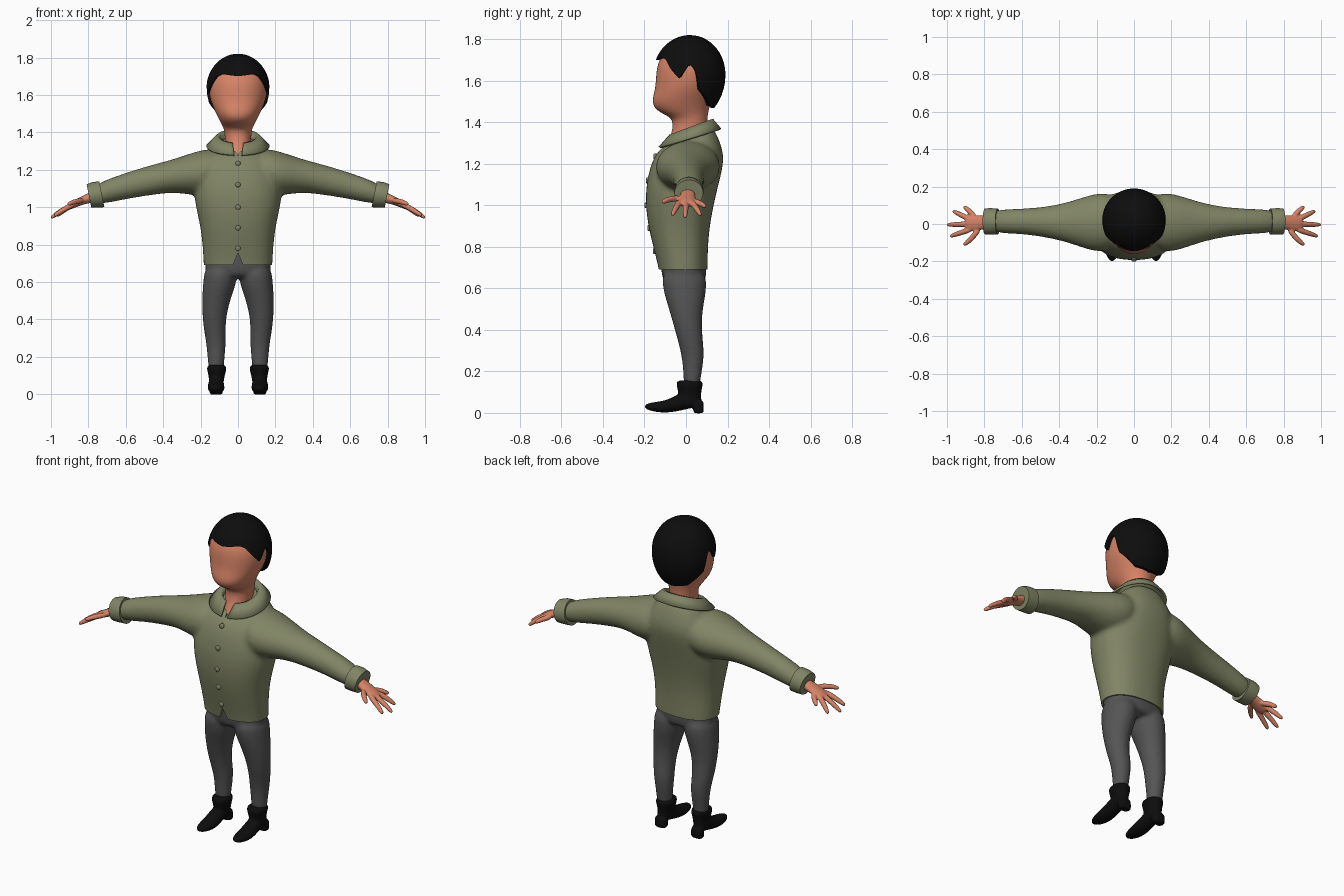
import bpy, bmesh, math
from mathutils import Vector

cube = bpy.data.objects.get("Cube")
if cube:
    bpy.data.objects.remove(cube, do_unlink=True)


def material(name, r, g, b):
    m = bpy.data.materials.new(name)
    m.use_nodes = True
    m.diffuse_color = (r, g, b, 1)
    node = m.node_tree.nodes["Principled BSDF"]
    node.inputs["Base Color"].default_value = (r, g, b, 1)
    node.inputs["Roughness"].default_value = 0.8
    return m


SKIN = material("skin", 0.68, 0.23, 0.135)
OLIVE = material("olive cloth", 0.22, 0.235, 0.13)
GREY = material("grey cloth", 0.09, 0.09, 0.09)
BLACK = material("black", 0.004, 0.004, 0.004)


def finish(name, bm, mat, subsurf=0, voxel=0, smooth=0):
    """Turn a bmesh into a smooth-shaded object, optionally fused by remeshing."""
    bmesh.ops.recalc_face_normals(bm, faces=bm.faces)
    me = bpy.data.meshes.new(name)
    bm.to_mesh(me)
    bm.free()
    me.materials.append(mat)
    ob = bpy.data.objects.new(name, me)
    bpy.context.collection.objects.link(ob)
    bpy.context.view_layer.objects.active = ob
    bpy.ops.object.select_all(action="DESELECT")
    ob.select_set(True)
    bpy.ops.object.shade_smooth()
    if subsurf:
        ob.modifiers.new("round", "SUBSURF").levels = subsurf
        ob.modifiers["round"].render_levels = subsurf
    if voxel:
        re = ob.modifiers.new("fuse", "REMESH")
        re.mode, re.voxel_size, re.use_smooth_shade = "VOXEL", voxel, True
    if smooth:
        sm = ob.modifiers.new("soften", "SMOOTH")
        sm.factor, sm.iterations = 0.5, smooth
    return ob


def loft(bm, rings, n=20, power=2.0):
    """Skin closed rings given as (centre, u, v)."""
    def p(t):
        return math.copysign(abs(t) ** (2 / power), t)
    rows = []
    for c, u, v in rings:
        angles = [2 * math.pi * i / n for i in range(n)]
        rows.append([bm.verts.new(Vector(c) + Vector(u) * p(math.cos(a)) + Vector(v) * p(math.sin(a)))
                     for a in angles])
    for a, b in zip(rows, rows[1:]):
        for i in range(n):
            j = (i + 1) % n
            bm.faces.new((a[i], a[j], b[j], b[i]))
    for row in (rows[0], rows[-1]):
        mid = bm.verts.new(sum((v.co for v in row), Vector()) / n)
        for i in range(n):
            bm.faces.new((row[i], row[(i + 1) % n], mid))


def level(z, rx, y0, y1, cx=0, tilt=0):
    """Horizontal ring between two depths."""
    r = (y1 - y0) / 2
    return (cx, (y0 + y1) / 2, z), (rx, 0, 0), (0, r, tilt * r)


def across(x, y0, y1, z0, z1, lean=0):
    """Ring around the sideways axis."""
    r = (z1 - z0) / 2
    return (x, (y0 + y1) / 2, (z0 + z1) / 2), (0, (y1 - y0) / 2, 0), (lean * r, 0, r)


def tube(bm, pts, radii, n=10):
    pts = [Vector(p) for p in pts]
    rings = []
    for i, (p, r) in enumerate(zip(pts, radii)):
        d = (pts[min(i + 1, len(pts) - 1)] - pts[max(i - 1, 0)]).normalized()
        u = d.cross(Vector((0, 0, 1))).normalized()
        rings.append((p, u * r, d.cross(u) * r))
    loft(bm, rings, n)


def flip(rings, s):
    """Mirror rings to the chosen side."""
    f = Vector((s, 1, 1))
    return [tuple(Vector(w) * f for w in ring) for ring in rings]


def carve(ob, outline, y0, y1):
    """Cut a prism, drawn in the front plane, out of an object."""
    bm = bmesh.new()
    f = bm.faces.new([bm.verts.new((x, y0, z)) for x, z in outline])
    ext = bmesh.ops.extrude_face_region(bm, geom=[f])["geom"]
    bmesh.ops.translate(bm, vec=(0, y1 - y0, 0), verts=[e for e in ext if isinstance(e, bmesh.types.BMVert)])
    cutter = finish("cutter", bm, OLIVE)
    cutter.hide_render = True
    bpy.context.view_layer.objects.active = ob
    mod = ob.modifiers.new("cut", "BOOLEAN")
    mod.operation, mod.solver, mod.object = "DIFFERENCE", "EXACT", cutter
    for m in list(ob.modifiers):
        bpy.ops.object.modifier_apply(modifier=m.name)
    bpy.data.objects.remove(cutter, do_unlink=True)


# Jacket: torso and sleeves fused, then hem, hem notch and neck opening cut
bm = bmesh.new()
loft(bm, [level(0.60, .180, -.12, .10), level(0.69, .184, -.13, .105), level(0.80, .190, -.158, .105),
          level(0.90, .202, -.183, .115), level(1.00, .226, -.195, .133), level(1.10, .24, -.193, .157),
          level(1.20, .22, -.17, .182), level(1.26, .19, -.138, .18), level(1.31, .15, -.098, .155, tilt=.15),
          level(1.355, .105, -.055, .125, tilt=.35)], 32, 2.3)
sleeve = [across(.10, -.13, .16, 1.08, 1.315), across(.18, -.152, .168, 1.06, 1.31),
          across(.25, -.138, .152, 1.065, 1.29), across(.35, -.10, .118, 1.08, 1.255),
          across(.47, -.072, .092, 1.063, 1.225), across(.60, -.053, .082, 1.043, 1.185),
          across(.77, -.05, .078, 1.005, 1.125)]
for s in (1, -1):
    loft(bm, flip(sleeve, s), 24)
jacket = finish("jacket", bm, OLIVE, 2, .012, 8)
carve(jacket, [(-.6, .5), (.6, .5), (.6, .69), (-.6, .69)], -.5, .5)
carve(jacket, [(-.04, .66), (.04, .66), (0, .755)], -.4, -.1)
carve(jacket, [(0, 1.27), (.035, 1.42), (-.035, 1.42)], -.4, -.07)
bpy.context.view_layer.objects.active = jacket
bpy.ops.object.select_all(action="DESELECT")
jacket.select_set(True)
bpy.ops.object.shade_smooth_by_angle(angle=math.radians(40))

# Buttons sit on the jacket front
for i, z in enumerate((1.235, 1.12, 1.00, .89, .78)):
    y = jacket.ray_cast(Vector((0, -1, z)), Vector((0, 1, 0)))[1].y
    bm = bmesh.new()
    loft(bm, [((0, y + d, z), (r, 0, 0), (0, 0, r)) for d, r in ((.01, .014), (-.005, .014), (-.008, .011))], 12)
    finish(f"button_{i + 1}", bm, OLIVE)

# Collar: folded strip open at the front
bm = bmesh.new()
rows = []
for rx, y0, y1, z, tilt, gap in ((.098, -.06, .105, 1.325, .3, 16), (.100, -.07, .115, 1.372, .37, 16),
                                 (.114, -.08, .128, 1.373, .37, 14), (.166, -.128, .165, 1.322, .3, 7)):
    cy, ry, row = (y0 + y1) / 2, (y1 - y0) / 2, []
    for i in range(41):
        a = math.radians(gap + (360 - 2 * gap) * i / 40)
        dy = -ry * math.cos(a)
        row.append(bm.verts.new((rx * math.sin(a), cy + dy, z + tilt * dy)))
    rows.append(row)
for a, b in zip(rows, rows[1:]):
    for i in range(40):
        bm.faces.new((a[i], a[i + 1], b[i + 1], b[i]))
collar = finish("collar", bm, OLIVE)
thick = collar.modifiers.new("thickness", "SOLIDIFY")
thick.thickness, thick.offset = .012, 0

# Trousers
bm = bmesh.new()
loft(bm, [level(.62, .15, -.10, .09), level(.66, .178, -.118, .098), level(.72, .178, -.121, .098),
          level(.80, .16, -.121, .09)], 32, 2.2)
leg = [level(.11, .04, -.01, .065, .117), level(.20, .046, -.013, .076, .117), level(.28, .054, -.022, .09, .117),
       level(.36, .059, -.043, .08, .127), level(.45, .068, -.068, .075, .124), level(.53, .080, -.092, .087, .112),
       level(.60, .090, -.113, .1, .096), level(.68, .088, -.118, .098, .092)]
for s in (1, -1):
    loft(bm, flip(leg, s), 24)
finish("trousers", bm, GREY, 2, .011, 4)

# Boots, cuffs and hands, one of each per side
foot = [(-.198, .030, .010, .008), (-.18, .030, .028, .018), (-.14, .028, .042, .026), (-.09, .031, .047, .031),
        (-.045, .047, .045, .041), (0, .062, .040, .046), (.05, .066, .037, .040)]
fingers = {"thumb": ((.83, -.03, 1.035), (.875, -.085, 1.03), (.91, -.113, 1.015)),
           "index": ((.87, -.028, 1.02), (.93, -.048, .99), (.983, -.066, .953)),
           "middle": ((.87, .0, 1.02), (.94, -.002, .985), (1.0, -.004, .942)),
           "ring": ((.87, .022, 1.02), (.925, .048, .99), (.968, .070, .952)),
           "little": ((.85, .035, 1.02), (.88, .070, 1.01), (.91, .094, .992))}
for s, side in ((1, "left"), (-1, "right")):
    bm = bmesh.new()
    loft(bm, flip([((.117, y, z), (rx, 0, 0), (0, 0, rz)) for y, z, rx, rz in foot], s), 16)
    loft(bm, flip([level(.03, .036, -.02, .075, .117), level(.075, .040, -.035, .073, .115),
                   level(.11, .046, -.040, .075, .114), level(.135, .054, -.048, .083, .114),
                   level(.157, .052, -.047, .082, .114)], s), 20)
    loft(bm, flip([level(z, .036, .035, .086, .117) for z in (-.002, .012, .03, .06)], s), 16, 3)
    finish(f"{side}_boot", bm, BLACK, 1, .007, 2)

    bm = bmesh.new()
    loft(bm, flip([across(.728, -.045, .07, 1.015, 1.122, .2), across(.728, -.055, .082, 1.0, 1.138, .2),
                   across(.765, -.057, .085, .998, 1.134, .2), across(.797, -.055, .083, .998, 1.122, .2),
                   across(.797, -.042, .07, 1.012, 1.108, .2)], s), 32)
    cuff = finish(f"{side}_cuff", bm, OLIVE)
    bpy.ops.object.shade_smooth_by_angle(angle=math.radians(40))

    bm = bmesh.new()
    loft(bm, flip([across(.77, -.028, .046, 1.022, 1.09), across(.81, -.028, .045, 1.02, 1.072),
                   across(.85, -.040, .047, 1.005, 1.05), across(.89, -.038, .043, .99, 1.03),
                   across(.905, -.025, .03, .993, 1.018)], s), 20)
    for path in fingers.values():
        tube(bm, [(s * x, y, z) for x, y, z in path], (.016, .0155, .011))
    finish(f"{side}_hand", bm, SKIN, 2, .005, 3)

# Head and neck
bm = bmesh.new()
loft(bm, [level(1.22, .05, -.11, .06), level(1.29, .06, -.098, .085), level(1.34, .070, -.07, .098),
          level(1.395, .071, -.062, .102), level(1.425, .078, -.075, .104), level(1.448, .090, -.128, .108),
          level(1.475, .105, -.157, .114), level(1.51, .122, -.164, .125), level(1.56, .145, -.148, .145),
          level(1.62, .158, -.145, .165), level(1.68, .156, -.139, .165), level(1.74, .130, -.108, .14),
          level(1.785, .08, -.05, .09)], 32, 2.1)
finish("head", bm, SKIN, 2)

# Hair: cap whose lower edge follows the hairline (angle from front, height)
hairline = [(0, 1.70), (35, 1.712), (46, 1.70), (60, 1.65), (73, 1.61), (86, 1.67), (91, 1.675),
            (98, 1.655), (105, 1.56), (136, 1.482), (180, 1.468)]


def hair_height(deg):
    for (a, h), (b, k) in zip(hairline, hairline[1:]):
        if deg <= b:
            return h + (k - h) * (deg - a) / (b - a)


def hair_point(a, z, k=1.0):
    r = k * math.sqrt(max(0, 1 - ((z - 1.63) / (.19 if z > 1.63 else .22)) ** 2))
    front = math.cos(a) > 0
    return .170 * r * math.sin(a), .02 - (.178 if front else .170) * r * math.cos(a), z


bm = bmesh.new()
cols, steps = 120, 18
grid = []
for i in range(cols):
    deg = 360 * i / cols
    a, h = math.radians(deg), hair_height(min(deg, 360 - deg))
    col = [bm.verts.new(hair_point(a, h, .85))]
    col += [bm.verts.new(hair_point(a, h + (1.82 - h) * math.sin(j / steps * math.pi / 2))) for j in range(steps + 1)]
    grid.append(col)
for i in range(cols):
    a, b = grid[i], grid[(i + 1) % cols]
    for j in range(steps + 1):
        bm.faces.new((a[j], b[j], b[j + 1], a[j + 1]))
bmesh.ops.remove_doubles(bm, verts=bm.verts, dist=.0002)
finish("hair", bm, BLACK)
bpy.ops.object.shade_smooth_by_angle(angle=math.radians(50))
